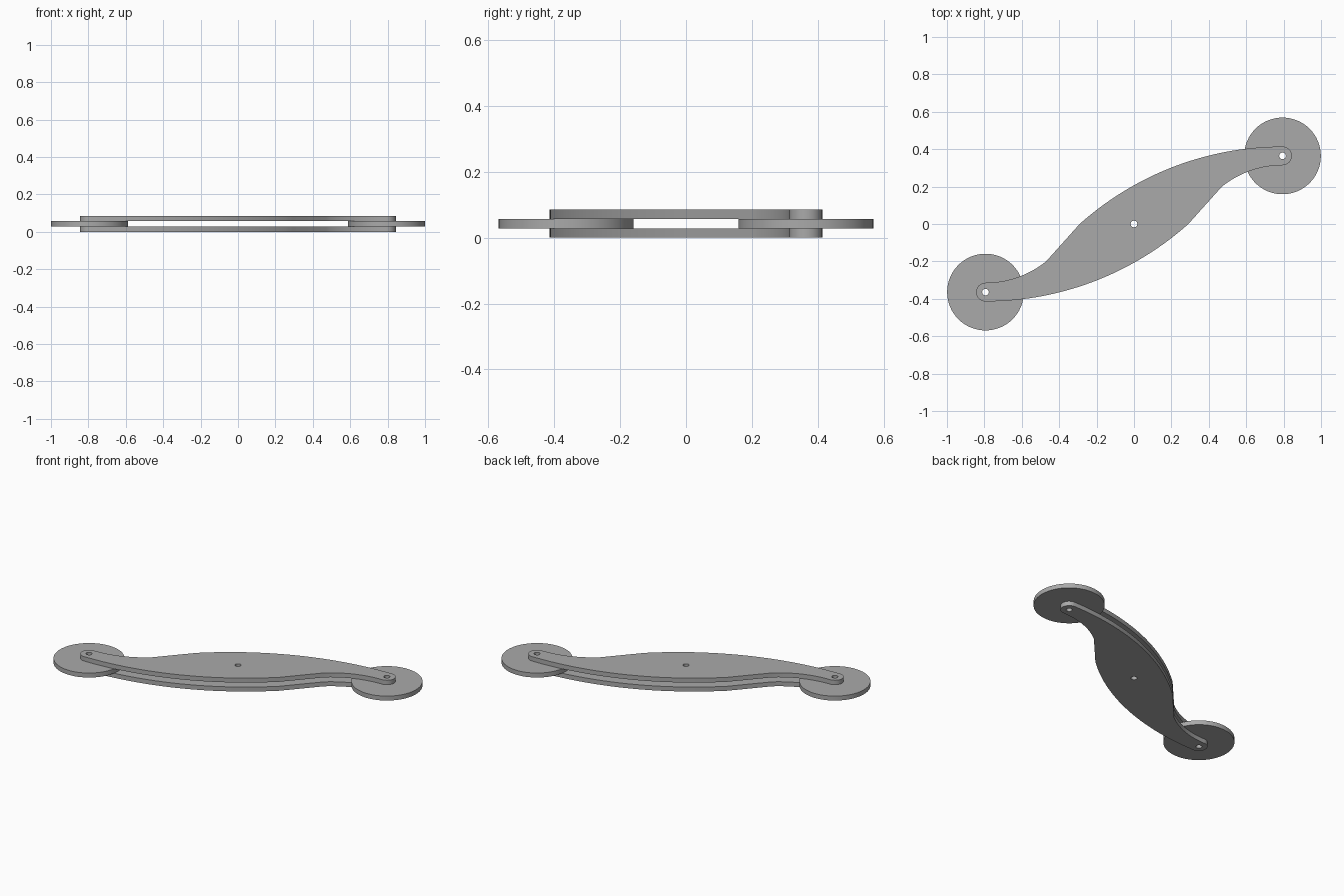
import bpy, bmesh
from math import sin, cos, pi, sqrt
from mathutils import Vector

cube = bpy.data.objects.get("Cube")
if cube:
    bpy.data.objects.remove(cube, do_unlink=True)

GREY = 0.4
THICK = 0.0285
END = Vector((0.794, 0.364))       # pivot at the arm tip
CAP = 0.05                         # radius of the rounded arm tip
HOLE = 0.018

metal = bpy.data.materials.new("plain grey")
metal.use_nodes = True
colour = (GREY, GREY, GREY, 1)
metal.diffuse_color = colour
metal.node_tree.nodes["Principled BSDF"].inputs["Base Color"].default_value = colour


def circle(centre, radius, sides):
    return [centre + radius * Vector((cos(2 * pi * i / sides), sin(2 * pi * i / sides)))
            for i in range(sides)]


def plate(name, loops, base):
    """Fill closed outlines (inner ones become holes) and give them thickness."""
    curve = bpy.data.curves.new(name + " outline", "CURVE")
    curve.dimensions = "2D"
    curve.fill_mode = "BOTH"
    curve.extrude = THICK / 2
    for loop in loops:
        spline = curve.splines.new("POLY")
        spline.points.add(len(loop) - 1)
        for point, p in zip(spline.points, loop):
            point.co = (p.x, p.y, 0, 1)
        spline.use_cyclic_u = True
    helper = bpy.data.objects.new(name + " helper", curve)
    bpy.context.collection.objects.link(helper)
    graph = bpy.context.evaluated_depsgraph_get()
    mesh = bpy.data.meshes.new_from_object(helper.evaluated_get(graph))
    bpy.data.objects.remove(helper, do_unlink=True)

    bm = bmesh.new()
    bm.from_mesh(mesh)
    bmesh.ops.remove_doubles(bm, verts=bm.verts, dist=1e-5)
    bmesh.ops.recalc_face_normals(bm, faces=bm.faces)
    bm.to_mesh(mesh)
    bm.free()
    mesh.name = name
    mesh.materials.clear()
    mesh.materials.append(metal)
    obj = bpy.data.objects.new(name, mesh)
    obj.location.z = base + THICK / 2
    bpy.context.collection.objects.link(obj)
    bpy.ops.object.select_all(action="DESELECT")
    obj.select_set(True)
    bpy.context.view_layer.objects.active = obj
    bpy.ops.object.shade_smooth_by_angle(angle=pi / 6)
    return obj


def arc_rise(dx, radius):
    return radius - sqrt(radius * radius - dx * dx)


# Half outline: tip cap, long bulging arc, then a hollow sweep to the far tip
half = [END + CAP * Vector((cos(a), sin(a)))
        for a in [-pi / 2 + pi * i / 16 for i in range(16)]]
for i in range(25):
    dx = 1.085 * i / 24
    half.append(END + Vector((-dx, CAP - arc_rise(dx, 1.628))))
for i in range(13):
    dx = 0.325 * (1 - i / 12)
    half.append(Vector((-END.x + dx, -END.y + CAP + arc_rise(dx, 0.517))))
half.pop()                          # shared with the start of the other half
outline = half + [-p for p in half]

pivots = [Vector((0, 0)), END, -END]
arm_loops = [outline] + [circle(p, HOLE, 16) for p in pivots]

# Two matching arms with a wheel between them at each end
plate("lower_arm", arm_loops, 0)
plate("upper_arm", arm_loops, 2 * THICK)
for name, centre in (("left_wheel", END), ("right_wheel", -END)):
    plate(name, [circle(centre, 0.205, 64), circle(centre, HOLE, 16)], THICK)
